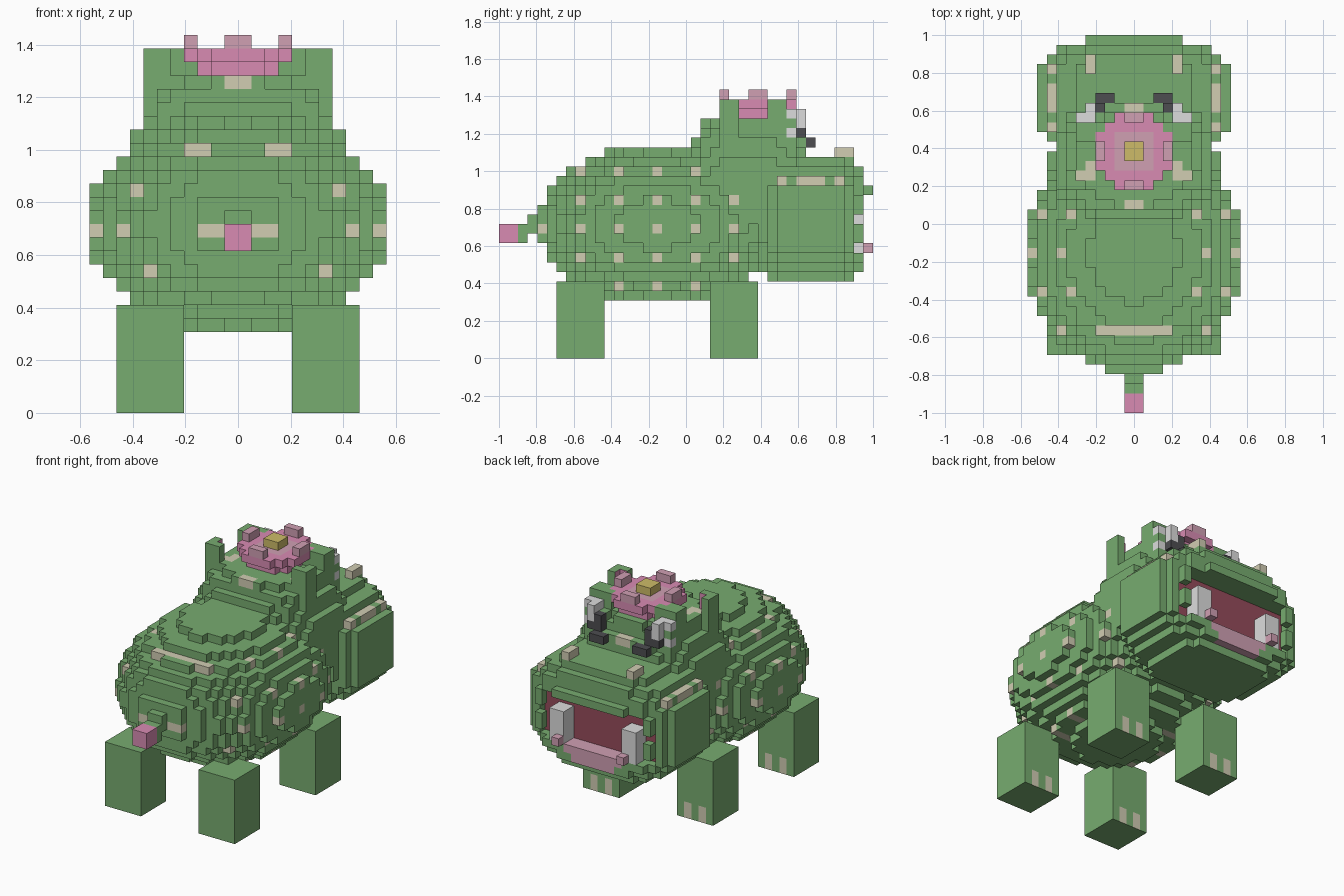
import bpy
import bmesh
from mathutils import Vector

cube = bpy.data.objects.get("Cube")
if cube:
    bpy.data.objects.remove(cube, do_unlink=True)

V = 2 / 39  # edge of one block
COLOURS = {
    "hide_green": (0.186, 0.412, 0.160),
    "spot_tan": (0.64, 0.61, 0.45),
    "petal_pink": (0.69, 0.26, 0.45),
    "pale_pink": (0.63, 0.35, 0.45),
    "flower_gold": (0.61, 0.50, 0.14),
    "tooth_white": (0.72, 0.72, 0.72),
    "pupil_dark": (0.075, 0.075, 0.082),
    "mouth_red": (0.30, 0.07, 0.105),
}
NAMES = list(COLOURS)
GREEN, TAN, PINK, PALE, GOLD, WHITE, DARK, RED = range(len(NAMES))

materials = []
for name, rgb in COLOURS.items():
    mat = bpy.data.materials.new(name)
    mat.use_nodes = True
    mat.diffuse_color = (*rgb, 1)
    bsdf = mat.node_tree.nodes["Principled BSDF"]
    bsdf.inputs["Base Color"].default_value = (*rgb, 1)
    bsdf.inputs["Roughness"].default_value = 0.9
    materials.append(mat)

blocks = {}  # (i, j, k) -> (part, colour)


def cells(x, y, z):
    return [(i, j, k) for i in range(*x) for j in range(*y) for k in range(*z)]


def box(part, x, y, z, colour=GREEN, mirror=False):
    """Fill a box of blocks, optionally on both sides."""
    for i, j, k in cells(x, y, z):
        blocks[i, j, k] = (part, colour)
        if mirror:
            blocks[-1 - i, j, k] = (part, colour)


def blob(part, centre, radii, powers, spots=False):
    """Fill a rounded, blocky ellipsoid; higher powers are boxier."""
    for c in cells((-12, 12), (0, 39), (0, 28)):
        d = sum((abs(a + 0.5 - m) / r) ** p
                for a, m, r, p in zip(c, centre, radii, powers))
        if d <= 1:
            spot = spots and c[1] % 4 == 0 and c[2] % 3 == 1
            blocks[c] = (part, TAN if spot else GREEN)


def paint(x, y, z, colour):
    """Recolour existing blocks on both sides."""
    for i, j, k in cells(x, y, z):
        for c in ((i, j, k), (-1 - i, j, k)):
            if c in blocks:
                blocks[c] = (blocks[c][0], colour)


def carve(x, y, z):
    for c in cells(x, y, z):
        blocks.pop(c, None)


# Head, then the spotted body over it
blob("head", (0, 26, 17.5), (8.2, 6.5, 8), (2.3, 4, 2.3))
box("head", (4, 6), (23, 28), (24, 25), GREEN, True)
paint((0, 1), (21, 22), (24, 25), TAN)
paint((4, 5), (24, 26), (24, 25), TAN)
paint((5, 6), (24, 25), (24, 25), TAN)
paint((0, 1), (31, 32), (22, 25), TAN)
blob("body", (0, 16.5, 14), (11.1, 12.58, 8.25), (2, 2, 2), True)

# Snout
blob("snout", (0, 32.5, 14.5), (10.05, 6.1, 6.7), (2.2, 4, 4))
for span in ((29, 30), (31, 34), (35, 36)):
    paint((8, 11), span, (18, 19), TAN)
box("snout", (-5, 5), (38, 39), (17, 18))
box("nostril", (4, 5), (35, 37), (21, 22), TAN, True)

# Wide shallow mouth, tongue and teeth
paint((0, 8), (35, 36), (11, 17), RED)
carve((-8, 8), (36, 37), (11, 17))
carve((-7, 7), (37, 39), (11, 17))
carve((-8, 8), (37, 38), (14, 15))
box("tongue", (-5, 5), (36, 37), (10, 11), PALE)
box("tongue", (-4, 4), (37, 38), (10, 11), PALE)
box("tongue", (-3, 3), (37, 38), (9, 10), PALE)
box("tooth", (4, 6), (36, 38), (11, 15), WHITE, True)
box("lip_bump", (4, 5), (38, 39), (11, 12), PALE, True)

# Ears, hollowed on the inner front corner
box("ear", (5, 7), (23, 25), (20, 27), GREEN, True)
paint((5, 6), (24, 25), (24, 25), TAN)
carve((5, 6), (24, 25), (25, 27))
carve((-6, -5), (24, 25), (25, 27))

# Brows and eyes
box("brow", (3, 6), (28, 31), (22, 25), GREEN, True)
box("brow", (3, 6), (28, 30), (25, 27), GREEN, True)
for k in (23, 25):
    box("eye_white", (5, 6), (30, 31), (k, k + 1), WHITE, True)
box("eye_white", (4, 5), (30, 32), (24, 26), WHITE, True)
box("pupil", (3, 4), (31, 32), (23, 25), DARK, True)
box("pupil", (4, 5), (31, 32), (23, 24), DARK, True)
box("pupil", (2, 4), (32, 33), (22, 23), DARK, True)

# Flower on top of the head
for i, j, k in cells((-4, 4), (23, 31), (25, 27)):
    dx, dy = abs(i + 0.5), abs(j - 26.5)
    size = k - 22
    if max(dx, dy) < size and dx + dy < size + 1.5:
        inner = max(dx, dy) < 2
        blocks[i, j, k] = ("flower", PALE if inner and k == 26 else PINK)
box("flower", (-1, 1), (26, 28), (27, 28), GOLD)
box("flower", (3, 4), (26, 28), (27, 28), PALE, True)
for j in (23, 30):
    box("flower", (-1, 1), (j, j + 1), (27, 28), PALE)

# Tail
box("tail", (-1, 1), (2, 3), (12, 14))
box("tail", (-1, 1), (3, 5), (13, 15))
box("tail_tip", (-1, 1), (0, 2), (12, 14), PINK)

# Legs
for part, j in (("rear_leg", 6), ("front_leg", 22)):
    box(part, (4, 9), (j, j + 5), (0, 8), GREEN, True)


def face_colour(part, colour, cell, normal):
    """Toenails on the leg fronts, pink inside the ear hollows."""
    i, j, k = cell
    column = i if i >= 0 else -1 - i
    if part.endswith("leg") and normal.y > 0 and k < 2 and column in (5, 7):
        return TAN
    if part == "ear" and k >= 25:
        back = normal.y > 0 and column == 5
        side = normal.x * i < 0 and column == 6 and j == 24
        if back or side:
            return PINK
    return colour


# Skin every part with only its exposed faces
AXES = (Vector((1, 0, 0)), Vector((0, 1, 0)), Vector((0, 0, 1)))
for part in sorted({p for p, _ in blocks.values()}):
    bm = bmesh.new()
    for cell, (owner, colour) in blocks.items():
        if owner != part:
            continue
        middle = Vector(cell) + Vector((0.5, 0.5, 0.5))
        for a in range(3):
            for sign in (1, -1):
                n = AXES[a] * sign
                if tuple(int(c + d) for c, d in zip(cell, n)) in blocks:
                    continue
                u, w = AXES[(a + 1) % 3] * sign, AXES[(a + 2) % 3]
                corners = [middle + (n + u * p + w * q) / 2
                           for p, q in ((-1, -1), (1, -1), (1, 1), (-1, 1))]
                face = bm.faces.new(
                    [bm.verts.new((c.x * V, c.y * V - 1, c.z * V)) for c in corners])
                face.material_index = face_colour(part, colour, cell, n)
    bmesh.ops.remove_doubles(bm, verts=bm.verts, dist=0.001)
    mesh = bpy.data.meshes.new(part)
    bm.to_mesh(mesh)
    bm.free()
    for mat in materials:
        mesh.materials.append(mat)
    bpy.context.collection.objects.link(bpy.data.objects.new(part, mesh))
